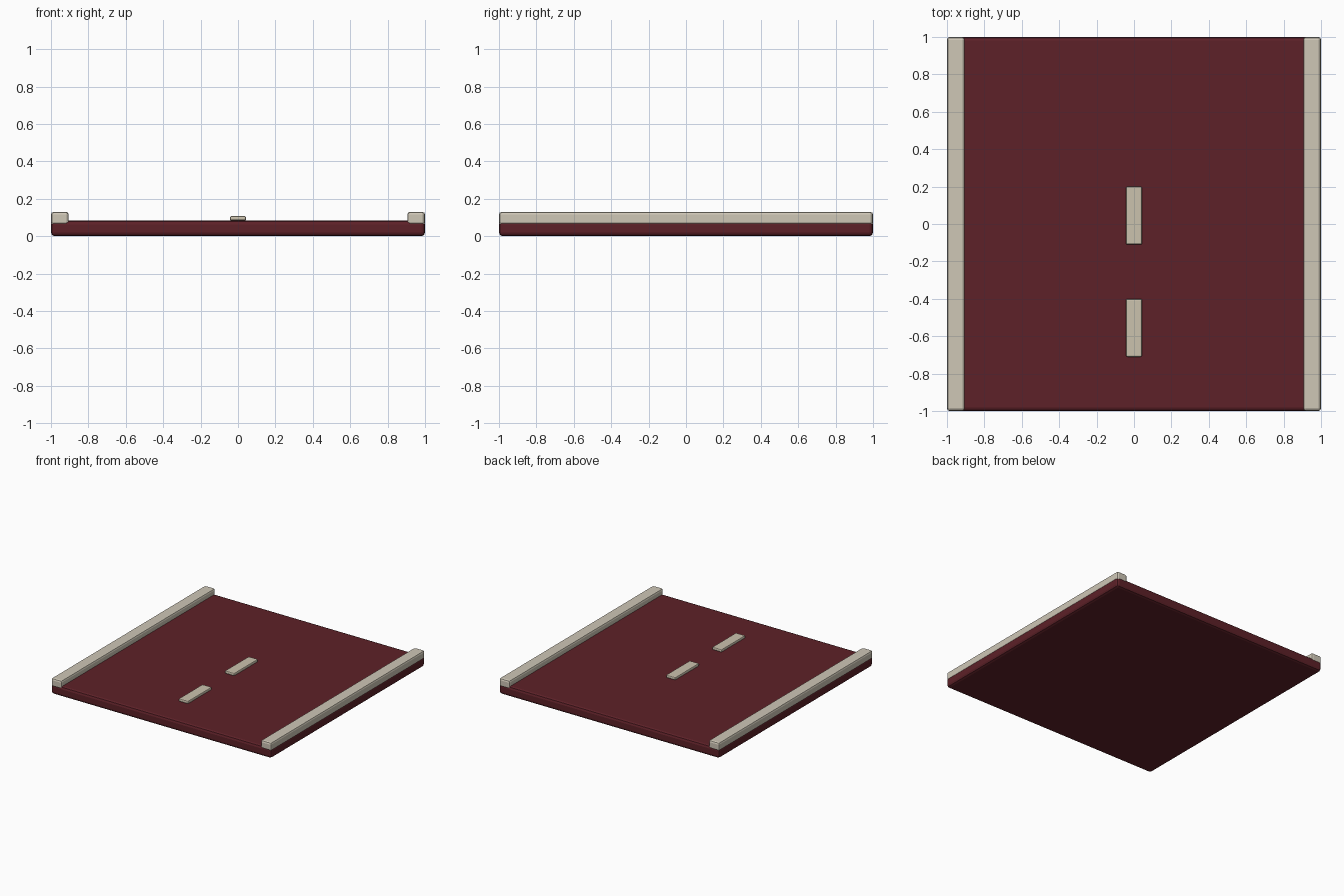
import bpy

if "Cube" in bpy.data.objects:
    bpy.data.objects.remove(bpy.data.objects["Cube"])


def material(name, color):
    m = bpy.data.materials.new(name)
    m.diffuse_color = (*color, 1)
    m.use_nodes = True
    m.node_tree.nodes["Principled BSDF"].inputs["Base Color"].default_value = m.diffuse_color
    return m


def block(name, lo, hi, bevel, mat, segments=2):
    """Bevelled box spanning two opposite corners."""
    center = [(a + b) / 2 for a, b in zip(lo, hi)]
    bpy.ops.mesh.primitive_cube_add(size=1, location=center)
    ob = bpy.context.object
    ob.name = name
    ob.scale = [b - a for a, b in zip(lo, hi)]
    bpy.ops.object.transform_apply(location=False, rotation=False, scale=True)
    mod = ob.modifiers.new("edge_bevel", 'BEVEL')
    mod.width = bevel
    mod.segments = segments
    ob.data.materials.append(mat)
    return ob


maroon = material("maroon", (0.11, 0.015, 0.021))
cream = material("cream", (0.62, 0.57, 0.47))
paint = material("paint", (0.60, 0.54, 0.42))

# Road slab
block("road_slab", (-1, -1, 0), (1, 1, 0.083), 0.02, maroon)

# Curbs along both sides
for side, x0, x1 in (("left", -1, -0.905), ("right", 0.905, 1)):
    block(side + "_curb", (x0, -1, 0.06), (x1, 1, 0.13), 0.015, cream)

# Raised centre-line dashes
for i, y0 in enumerate((-0.71, -0.11)):
    block(f"lane_dash_{i + 1}", (-0.043, y0, 0.083), (0.043, y0 + 0.31, 0.107),
          0.008, paint)
